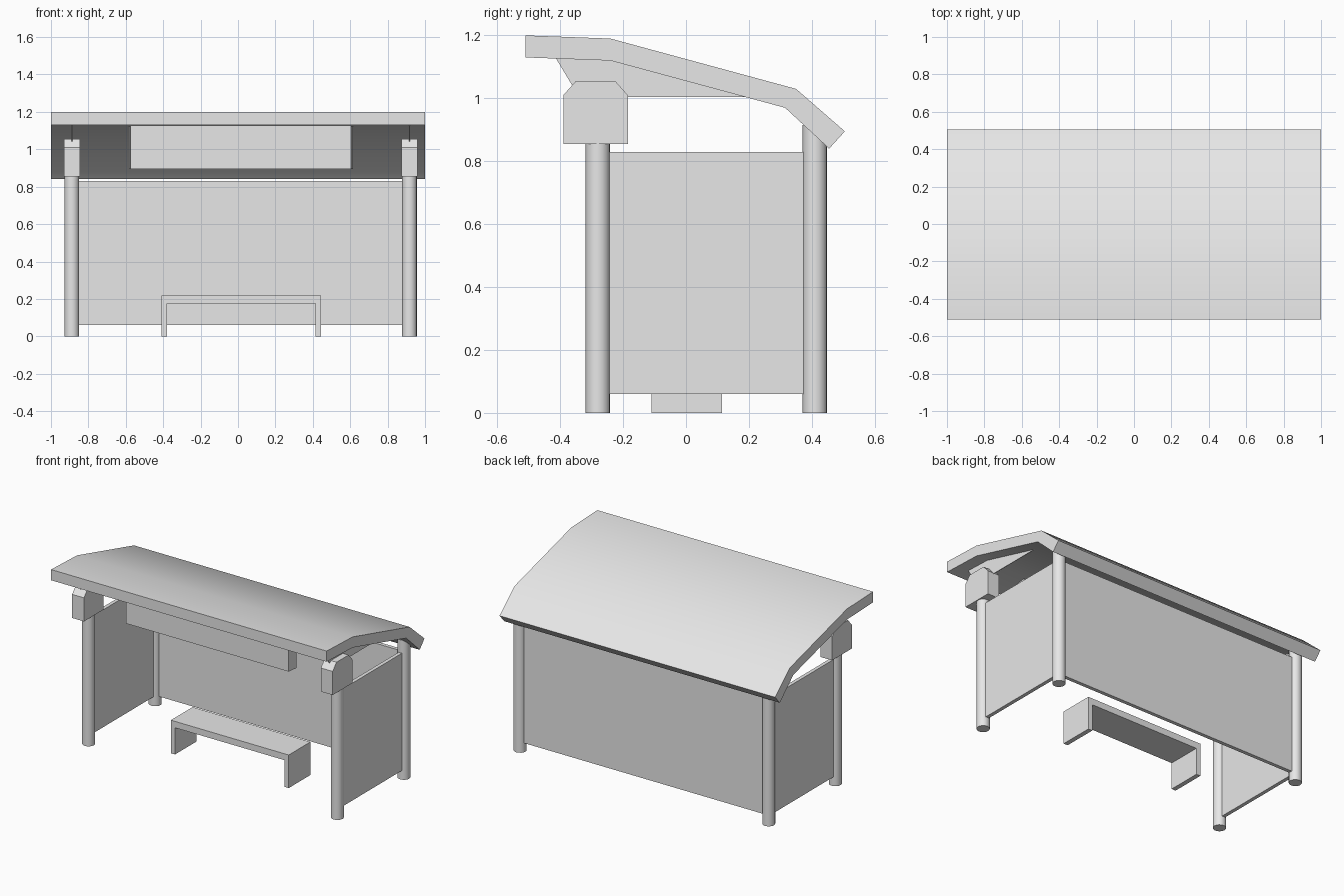
import bpy
import bmesh
from math import radians

cube = bpy.data.objects.get("Cube")
if cube:
    bpy.data.objects.remove(cube, do_unlink=True)

grey = bpy.data.materials.new("light_grey")
grey.use_nodes = True
colour = (0.8, 0.8, 0.8, 1)
grey.diffuse_color = colour
grey.node_tree.nodes["Principled BSDF"].inputs["Base Color"].default_value = colour


def finish(name, bm, smooth=None):
    """Turn a bmesh into a named grey object, optionally smooth shaded."""
    bmesh.ops.recalc_face_normals(bm, faces=bm.faces)
    mesh = bpy.data.meshes.new(name)
    bm.to_mesh(mesh)
    bm.free()
    mesh.materials.append(grey)
    obj = bpy.data.objects.new(name, mesh)
    bpy.context.collection.objects.link(obj)
    if smooth:
        bpy.ops.object.select_all(action="DESELECT")
        obj.select_set(True)
        bpy.context.view_layer.objects.active = obj
        bpy.ops.object.shade_smooth_by_angle(angle=radians(smooth))
    return obj


def extrude(name, points, direction, smooth=None):
    """Extrude a closed outline of 3D points along a direction."""
    bm = bmesh.new()
    face = bm.faces.new([bm.verts.new(p) for p in points])
    moved = bmesh.ops.extrude_face_region(bm, geom=[face], use_keep_orig=True)
    verts = [g for g in moved["geom"] if isinstance(g, bmesh.types.BMVert)]
    bmesh.ops.translate(bm, verts=verts, vec=direction)
    return finish(name, bm, smooth)


def side_profile(name, profile, x0, x1, smooth=None):
    """Extrude a (y, z) outline from x0 to x1."""
    return extrude(name, [(x0, y, z) for y, z in profile], (x1 - x0, 0, 0), smooth)


def box(name, x0, x1, y0, y1, z0, z1):
    return side_profile(name, [(y0, z0), (y1, z0), (y1, z1), (y0, z1)], x0, x1)


def post(name, x, y, height):
    bm = bmesh.new()
    bmesh.ops.create_cone(bm, cap_ends=True, segments=16, radius1=0.039,
                          radius2=0.039, depth=height)
    bmesh.ops.translate(bm, verts=bm.verts, vec=(x, y, height / 2))
    finish(name, bm, 40)


# Bent roof slab
roof = [(-0.51, 1.20), (-0.24, 1.19), (0.35, 1.03), (0.505, 0.895),
        (0.455, 0.84), (0.315, 0.97), (-0.24, 1.12), (-0.51, 1.13)]
side_profile("roof", roof, -1, 1, 35)

# Post cap and thin gable outlines, shared by both ends
cap = [(-0.39, 0.855), (-0.185, 0.855), (-0.185, 1.01), (-0.225, 1.055),
       (-0.35, 1.055), (-0.39, 1.01)]
gable = [(-0.415, 1.13), (-0.34, 1.005), (0.19, 1.005), (-0.24, 1.125)]

# Both ends: posts, cap, gable plate and side panel
for side, x in (("right", -0.888), ("left", 0.917)):
    post(f"{side}_front_post", x, -0.28, 0.87)
    post(f"{side}_back_post", x, 0.41, 0.915)
    side_profile(f"{side}_post_cap", cap, x - 0.043, x + 0.043)
    side_profile(f"{side}_gable_plate", gable, x - 0.002, x + 0.002)
    box(f"{side}_panel", x - 0.012, x + 0.012, -0.246, 0.378, 0.06, 0.83)

# Back panel between the rear posts
box("back_panel", -0.855, 0.884, 0.398, 0.422, 0.06, 0.83)

# Hanging sign board, slightly wider at its back
sign = [(-0.575, -0.34), (0.605, -0.34), (0.615, -0.27), (-0.583, -0.27)]
extrude("sign_board", [(x, y, 0.895) for x, y in sign], (0, 0, 0.23))

# Bench made from one folded slab
bench = [(-0.41, 0), (-0.41, 0.217), (0.445, 0.217), (0.445, 0),
         (0.415, 0), (0.415, 0.175), (-0.38, 0.175), (-0.38, 0)]
extrude("bench", [(x, -0.11, z) for x, z in bench], (0, 0.225, 0))
